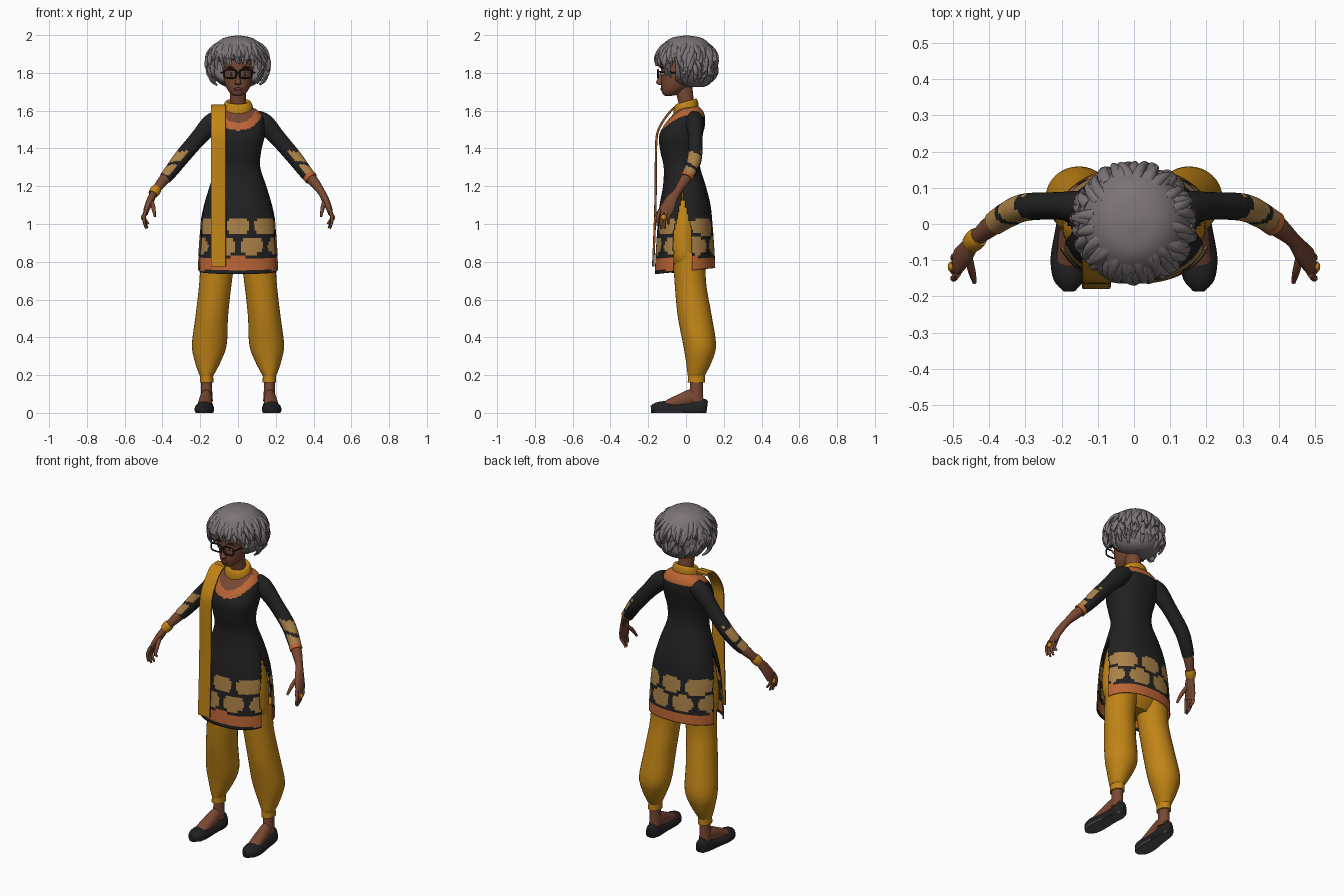
import bpy, bmesh, math, random
from mathutils import Vector

if "Cube" in bpy.data.objects:
    bpy.data.objects.remove(bpy.data.objects["Cube"])
random.seed(4)


def material(name, *rgb):
    m = bpy.data.materials.new(name)
    m.diffuse_color = (*rgb, 1)
    m.use_nodes = True
    bsdf = m.node_tree.nodes["Principled BSDF"]
    bsdf.inputs["Base Color"].default_value = (*rgb, 1)
    bsdf.inputs["Roughness"].default_value = 0.8
    return m


GOLD = material("mustard cloth", .53, .23, .008)
BLACK = material("black cloth", .015, .015, .016)
ORANGE = material("orange trim", .5, .13, .035)
TAN = material("tan print", .4, .22, .065)
SKIN = material("brown skin", .19, .065, .033)
HAIR = material("grey hair", .2, .175, .18)
SOLE = material("grey sole", .09, .08, .085)
LIPS = material("dark lips", .13, .03, .025)
WHITE = material("eye white", .5, .47, .43)


def finish(name, bm, mats, rule=None, angle=50):
    bmesh.ops.recalc_face_normals(bm, faces=bm.faces)
    if rule:
        for f in bm.faces:
            f.material_index = rule(f.calc_center_median(), f.normal)
    me = bpy.data.meshes.new(name)
    bm.to_mesh(me)
    bm.free()
    for m in mats:
        me.materials.append(m)
    ob = bpy.data.objects.new(name, me)
    bpy.context.collection.objects.link(ob)
    bpy.ops.object.select_all(action="DESELECT")
    ob.select_set(True)
    bpy.context.view_layer.objects.active = ob
    bpy.ops.object.shade_smooth_by_angle(angle=math.radians(angle))
    return ob


def smooth(pts, k):
    """Catmull-Rom resampling of a list of tuples."""
    p = [pts[0], *pts, pts[-1]]
    out = []
    for a, b, c, d in zip(p, p[1:], p[2:], p[3:]):
        for i in range(k):
            t = i / k
            out.append([y + t / 2 * (z - x + t * (2 * x - 5 * y + 4 * z - w + t * (3 * (y - z) + w - x)))
                        for x, y, z, w in zip(a, b, c, d)])
    return out + [list(pts[-1])]


def tube(name, paths, mats, n=24, k=4, ref=(0, 1, 0), flat=False, cap=True, power=1,
         rule=None, shape=None, cut=None):
    """Oval rings (x, y, z, half width, half depth) swept along each path."""
    bm = bmesh.new()
    for path in paths:
        rows = smooth(path, k)
        pos = [Vector(r[:3]) for r in rows]
        rings = []
        for i, r in enumerate(rows):
            t = Vector((0, 0, 1)) if flat else (pos[min(i + 1, len(pos) - 1)] - pos[max(i - 1, 0)]).normalized()
            side = Vector(ref).cross(t).normalized()
            up = t.cross(side)
            ring = []
            for j in range(n):
                c, s = math.cos(math.tau * j / n), math.sin(math.tau * j / n)
                c, s = (math.copysign(abs(v) ** power, v) for v in (c, s))
                co = pos[i] + side * c * r[3] + up * s * r[4]
                ring.append(bm.verts.new(shape(co) if shape else co))
            rings.append(ring)
        for a, b in zip(rings, rings[1:]):
            for j in range(n):
                bm.faces.new((a[j], a[(j + 1) % n], b[(j + 1) % n], b[j]))
        if cap:
            bm.faces.new(rings[0])
            bm.faces.new(rings[-1])
    if cut:
        gone = [f for f in bm.faces if cut(f.calc_center_median())]
        bmesh.ops.delete(bm, geom=gone, context="FACES")
    return finish(name, bm, mats, rule)


def blob(name, loc, size, mat):
    bm = bmesh.new()
    bmesh.ops.create_uvsphere(bm, u_segments=16, v_segments=10, radius=1)
    bmesh.ops.scale(bm, vec=size, verts=bm.verts)
    bmesh.ops.translate(bm, vec=loc, verts=bm.verts)
    return finish(name, bm, [mat])


# Tunic: printed hem, side slits, trimmed neckline
tunic = [(.735, .215, -.165, .155), (.85, .212, -.16, .15), (1, .2, -.15, .14), (1.1, .18, -.14, .13),
         (1.2, .15, -.122, .105), (1.3, .118, -.118, .075), (1.38, .122, -.135, .07),
         (1.46, .14, -.143, .085), (1.52, .14, -.118, .1), (1.57, .13, -.078, .1),
         (1.605, .1, -.048, .085), (1.625, .055, -.035, .06)]


def tunic_colour(c, n):
    if c.z < .755:
        return 0
    if c.z < .825:
        return 1
    if c.z < 1.05:
        for z, shift in ((.885, .0725), (.985, 0)):
            u = (c.x + shift + .0725) % .145 - .0725
            if (abs(u) / .06) ** 2.5 + (abs(c.z - z) / .046) ** 2.5 < 1:
                return 2
    d = math.hypot(c.x * .92, c.z - 1.62)
    if c.y < .02 and d < .125:
        return 1 if d > .085 else 3
    return 1 if c.y >= .02 and c.z > 1.572 and abs(c.x) < .12 else 0


def lift_back_hem(co):
    co.z += max(0, 1 - (co.z - .735) / .3) * .1 * (co.y + .165) if co.z < 1.03 else 0
    return co


body = tube("tunic", [[(0, (f + b) / 2, z, w, (b - f) / 2) for z, w, f, b in tunic]],
            [BLACK, ORANGE, TAN, SKIN], n=128, k=8, flat=True, cap=False, power=.88,
            rule=tunic_colour, shape=lift_back_hem,
            cut=lambda c: abs(c.y + .018) < .05 * min(1, (1.16 - c.z) / .2))
thick = body.modifiers.new("thickness", "SOLIDIFY")
thick.thickness = .006

# Scarf: wound collar and a hanging end with orange edges
def tilt(co):
    co.z += .28 * co.y
    return co


tube("scarf_collar", [[(0, 0, 1.575, .06, .05), (0, 0, 1.59, .077, .064), (0, 0, 1.61, .08, .066),
                       (0, 0, 1.635, .074, .062), (0, 0, 1.65, .062, .052), (0, 0, 1.64, .045, .038)]],
     [GOLD], n=40, flat=True, shape=tilt)
drape = [(.01, 1.625), (-.05, 1.622), (-.1, 1.575), (-.145, 1.5), (-.158, 1.42), (-.16, 1.2),
         (-.165, 1), (-.174, .775)]
tube("scarf_end", [[(-.104, y, z, .04, .006) for y, z in drape]], [GOLD, ORANGE], n=16, ref=(0, 1, .01),
     power=.4, rule=lambda c, n: int(abs(c.x + .104) > .0385))

# Trousers
tube("trouser_seat", [[(0, -.005, .74, .1, .07), (0, -.005, .8, .19, .1), (0, -.01, .9, .197, .115),
                       (0, -.01, 1, .188, .11), (0, -.01, 1.1, .165, .1), (0, 0, 1.18, .13, .08)]],
     [GOLD], n=40, flat=True)
for side, s in (("left", 1), ("right", -1)):
    leg = [(.105, .02, .85, .095, .09), (.118, .022, .7, .086, .083), (.138, .045, .52, .086, .09),
           (.152, .072, .36, .092, .087), (.16, .068, .27, .068, .068), (.166, .056, .205, .04, .048),
           (.166, .055, .195, .035, .045), (.166, .055, .16, .036, .046)]
    tube(side + "_trouser_leg", [[(x * s, *r) for x, *r in leg]], [GOLD], n=32, flat=True)

    # Ankles, feet and flat shoes
    tube(side + "_ankle", [[(s * .166, .055, .2, .03, .036), (s * .166, .055, .13, .029, .034),
                            (s * .166, .05, .06, .033, .042)]], [SKIN], flat=True)
    tube(side + "_foot", [[(s * .166, .075, .06, .026, .03), (s * .167, .035, .08, .031, .045),
                           (s * .172, -.03, .062, .036, .038), (s * .178, -.11, .04, .036, .022)]],
         [SKIN], ref=(0, 0, 1))

    def ground(co):
        co.z = max(co.z, 0)
        return co

    tube(side + "_shoe", [[(s * .166, .112, .03, .012, .03), (s * .166, .1, .03, .03, .046),
                           (s * .167, .06, .022, .04, .045), (s * .172, 0, .018, .042, .036),
                           (s * .177, -.07, .016, .05, .036), (s * .179, -.11, .018, .051, .044),
                           (s * .179, -.155, .018, .042, .038), (s * .178, -.185, .016, .016, .022)]],
         [BLACK, SOLE], ref=(0, 0, 1), shape=ground, rule=lambda c, n: int(c.z < .004))

    # Arms: printed sleeve, forearm, hand and fingers
    def sleeve_colour(c, n):
        patch = c.z < 1.385 and n.x * s + n.z * .6 - n.y * .4 > .15
        return int(patch and math.sin(c.z * 70 + c.y * 40) > -.75)

    tube(side + "_sleeve", [[(s * .09, .045, 1.56, .045, .04), (s * .14, .046, 1.53, .053, .046),
                             (s * .21, .05, 1.455, .044, .038), (s * .3, .046, 1.35, .041, .038),
                             (s * .35, .025, 1.285, .037, .036), (s * .385, .002, 1.243, .033, .033)]],
         [BLACK, TAN], n=32, k=8, rule=sleeve_colour)
    tube(side + "_forearm", [[(s * .36, .018, 1.27, .03, .03), (s * .4, -.01, 1.225, .028, .028),
                              (s * .44, -.045, 1.172, .02, .021), (s * .462, -.075, 1.13, .02, .031),
                              (s * .483, -.1, 1.08, .016, .038), (s * .489, -.11, 1.055, .012, .034)]], [SKIN])
    fingers = []
    for i in range(4):
        y, reach = -.138 + .019 * i, (.085, .1, .098, .075)[i]
        fingers.append([(s * .486, y, 1.075, .009, .009), (s * .498, y - .012, 1.075 - reach * .5, .009, .009),
                        (s * (.492 - .006 * i), y - .012, 1.075 - reach, .006, .006)])
    fingers.append([(s * .458, -.085, 1.125, .011, .012), (s * .448, -.128, 1.085, .011, .011),
                    (s * .44, -.16, 1.04, .006, .007)])
    tube(side + "_fingers", fingers, [SKIN], n=10)
    blob(side + "_ring", (s * .503, -.118, 1.035), (.011, .015, .016), GOLD)

    # Face details
    blob(side + "_eye", (s * .036, -.124, 1.795), (.016, .009, .008), WHITE)
    blob(side + "_iris", (s * .036, -.13, 1.795), (.007, .005, .007), BLACK)
    blob(side + "_eyebrow", (s * .038, -.124, 1.828), (.024, .008, .005), BLACK)
    blob(side + "_ear", (s * .084, -.025, 1.775), (.012, .022, .032), SKIN)
    rim = []
    for j in range(25):
        c, q = math.cos(math.tau * j / 24), math.sin(math.tau * j / 24)
        rim.append((s * .041 + .033 * math.copysign(abs(c) ** .5, c), -.148,
                    1.795 + .022 * math.copysign(abs(q) ** .5, q), .0045, .0045))
    tube(side + "_glasses_rim", [rim], [BLACK], n=8, k=1)
    tube(side + "_glasses_temple", [[(s * .076, -.148, 1.805, .004, .004), (s * .086, -.09, 1.803, .004, .004),
                                     (s * .088, -.02, 1.797, .004, .004)]], [BLACK], n=8, ref=(0, 0, 1))

# Jewellery on single arms
tube("right_bracelet", [[(-.428, -.035, 1.188, .026, .027), (-.438, -.043, 1.176, .029, .03),
                         (-.45, -.055, 1.158, .026, .027)]], [GOLD])
tube("left_cuff", [[(.374, .009, 1.256, .035, .035), (.388, 0, 1.24, .035, .035)]], [ORANGE])

# Neck, head and face
tube("neck", [[(0, .015, 1.57, .05, .047), (0, .002, 1.64, .043, .042), (0, -.015, 1.73, .045, .048)]],
     [SKIN], flat=True)
tube("head", [[(0, -.095, 1.678, .015, .015), (0, -.082, 1.686, .034, .04), (0, -.064, 1.71, .055, .066),
               (0, -.046, 1.75, .072, .086), (0, -.038, 1.8, .08, .094), (0, -.03, 1.86, .084, .103),
               (0, -.02, 1.92, .07, .09), (0, -.01, 1.96, .03, .04)]], [SKIN], n=32, flat=True)
tube("nose", [[(0, -.126, 1.81, .008, .008), (0, -.136, 1.77, .011, .014), (0, -.139, 1.748, .017, .019),
               (0, -.132, 1.735, .012, .01)]], [SKIN], n=16, flat=True)
blob("lips", (0, -.126, 1.714), (.024, .01, .009), LIPS)
tube("glasses_bridge", [[(-.01, -.149, 1.803, .004, .004), (.01, -.149, 1.803, .004, .004)]],
     [BLACK], n=8, ref=(0, 0, 1))

# Hair: full mass set back around the face, covered with hanging locks
def open_face(co):
    if co.z < 1.865:
        co.y = max(co.y, -.055)
    return co


tube("hair_mass", [[(0, .045, 1.725, .06, .05), (0, .035, 1.745, .1, .095), (0, .015, 1.79, .138, .14),
                    (0, .004, 1.85, .155, .152), (0, .003, 1.9, .15, .15), (0, .003, 1.95, .122, .125),
                    (0, .003, 1.985, .075, .08), (0, .003, 1.997, .015, .015)]],
     [HAIR], n=48, k=5, flat=True, shape=open_face)
locks = []
for i in range(110):
    az = i * 2.39996
    front = math.sin(az) < -.62
    top = random.uniform(.35, .95) if front else random.uniform(-.35, .85)
    end = max(top - random.uniform(.6, .95), .02 - abs(math.cos(az)) * .5) if front else top - random.uniform(.5, .8)
    twist = random.uniform(-.22, .22)
    lock = []
    for j in range(5):
        t = j / 4
        el = top + (end - top) * t
        out = .97 + .1 * math.sin(t * 2.4) + (.05 * t if i % 3 else 0)
        a = az + twist * t
        flat = math.cos(el if el > 0 else el * .75) * out
        r = .019 * (1 - .65 * t)
        lock.append((.153 * math.cos(a) * flat, .004 + .15 * math.sin(a) * flat,
                     1.858 + .133 * math.sin(el) * min(out, 1.02), r, r * .8))
    locks.append(lock)
tube("hair_locks", locks, [HAIR], n=8, k=3, ref=(.13, .2, .97))
